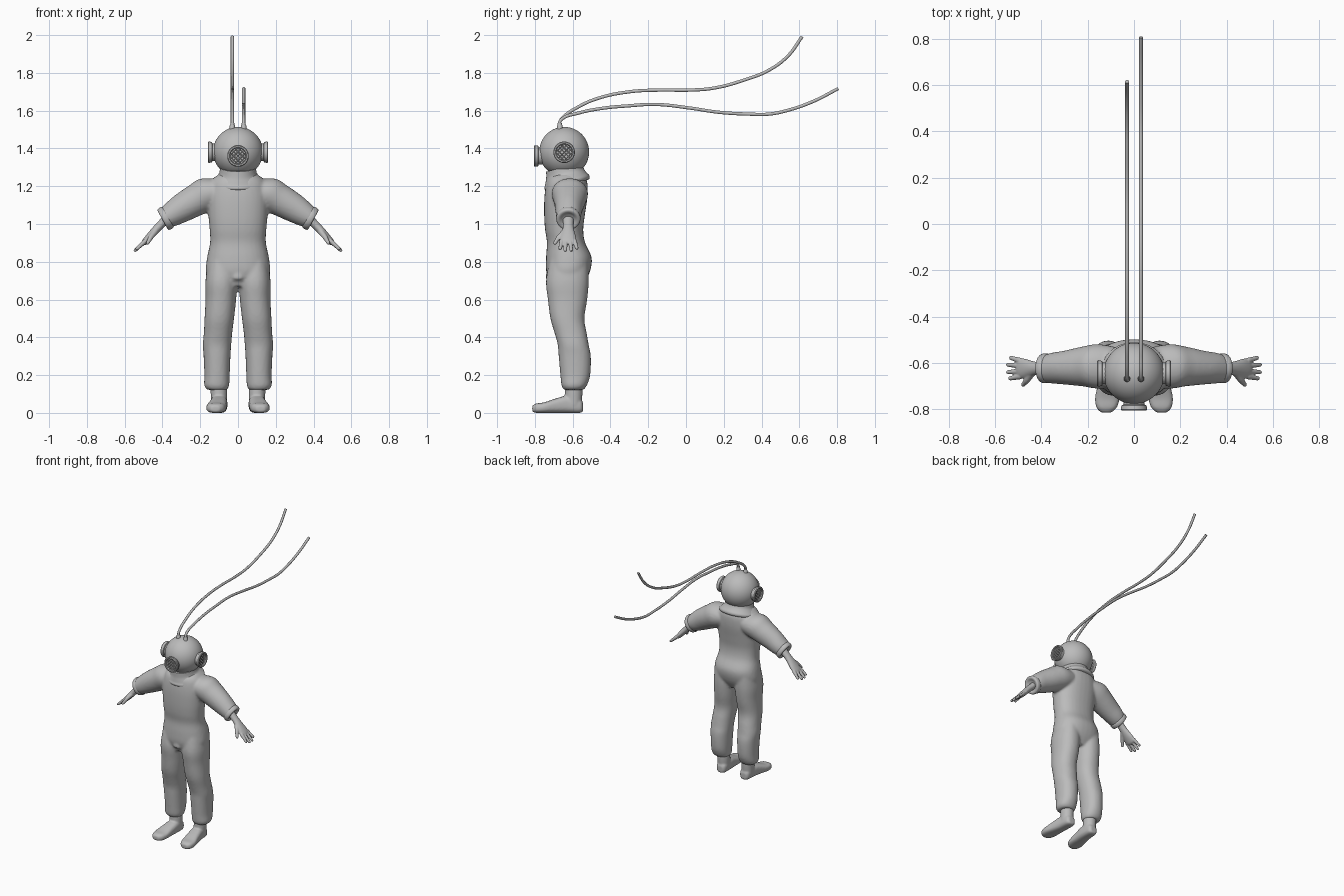
import bpy, bmesh, math
from mathutils import Vector

cube = bpy.data.objects.get("Cube")
if cube:
    bpy.data.objects.remove(cube, do_unlink=True)

GREY = (0.5, 0.5, 0.5, 1)
mat = bpy.data.materials.new("plain grey")
mat.use_nodes = True
mat.diffuse_color = GREY
mat.node_tree.nodes["Principled BSDF"].inputs["Base Color"].default_value = GREY

X, Y, Z = Vector((1, 0, 0)), Vector((0, 1, 0)), Vector((0, 0, 1))


def densify(rows, steps):
    """Catmull-Rom interpolation between section rows."""
    out = []
    for i in range(len(rows) - 1):
        a, b, c, d = (rows[max(i - 1, 0)], rows[i], rows[i + 1], rows[min(i + 2, len(rows) - 1)])
        for k in range(steps):
            t = k / steps
            out.append([0.5 * (2 * q + (r - p) * t + (2 * p - 5 * q + 4 * r - s) * t * t
                               + (3 * q - p - 3 * r + s) * t ** 3)
                        for p, q, r, s in zip(a, b, c, d)])
    return out + [list(rows[-1])]


def tube(bm, rows, u=X, v=Y, n=32, power=2.0, steps=4):
    """Loft of rounded sections; each row is x, y, z, radius along u, radius along v."""
    rings = []
    for x, y, z, ru, rv in densify(rows, steps):
        ring = []
        for k in range(n):
            c, s = math.cos(k * math.tau / n), math.sin(k * math.tau / n)
            cu = math.copysign(abs(c) ** (2 / power), c)
            sv = math.copysign(abs(s) ** (2 / power), s)
            ring.append(bm.verts.new(Vector((x, y, z)) + u * (ru * cu) + v * (rv * sv)))
        rings.append(ring)
    for a, b in zip(rings, rings[1:]):
        for k in range(n):
            bm.faces.new((a[k], a[(k + 1) % n], b[(k + 1) % n], b[k]))
    bm.faces.new(rings[0])
    bm.faces.new(rings[-1])


def stick(bm, a, b, ra, rb, n=12):
    """Tapered rod with rounded ends."""
    a, b = Vector(a), Vector(b)
    q = (b - a).to_track_quat('Z', 'Y')
    rows = [(*a.lerp(b, t), r, r) for t, r in
            ((0, ra * 0.6), (0.1, ra), (0.5, (ra + rb) / 2), (0.9, rb), (1, rb * 0.5))]
    tube(bm, rows, q @ X, q @ Y, n)


def finish(name, bm, voxel=0, smooth=4, mirror=False):
    bmesh.ops.recalc_face_normals(bm, faces=bm.faces)
    me = bpy.data.meshes.new(name)
    bm.to_mesh(me)
    bm.free()
    me.materials.append(mat)
    ob = bpy.data.objects.new(name, me)
    bpy.context.collection.objects.link(ob)
    if voxel:
        mod = ob.modifiers.new("blend", 'REMESH')
        mod.mode, mod.voxel_size, mod.use_smooth_shade = 'VOXEL', voxel, True
        mod = ob.modifiers.new("soften", 'SMOOTH')
        mod.factor, mod.iterations = 0.5, smooth
    else:
        bpy.ops.object.select_all(action='DESELECT')
        ob.select_set(True)
        bpy.context.view_layer.objects.active = ob
        bpy.ops.object.shade_smooth_by_angle(angle=math.radians(40))
    if mirror:
        ob.modifiers.new("mirror", 'MIRROR')
    return ob


# Suit: torso, sleeves and trouser legs blended into one surface
arm_v = Vector((0.48, 0, 0.877))
bm = bmesh.new()
tube(bm, [(0, -.63, 1.27, .09, .07), (0, -.63, 1.23, .14, .105), (0, -.635, 1.15, .16, .114),
          (0, -.643, 1.05, .157, .108), (0, -.645, .97, .15, .101), (0, -.635, .9, .148, .101),
          (0, -.62, .82, .164, .121), (0, -.625, .74, .169, .114), (0, -.63, .67, .13, .08)],
     power=2.3)
stick(bm, (0, -.70, .80), (0, -.705, .70), .03, .04)
for s in (1, -1):
    tube(bm, [(s * .085, -.62, .82, .07, .10), (s * .088, -.628, .7, .084, .113),
              (s * .091, -.627, .6, .081, .104), (s * .099, -.628, .5, .078, .09),
              (s * .106, -.61, .42, .075, .085), (s * .111, -.597, .36, .075, .082),
              (s * .111, -.589, .3, .071, .085), (s * .111, -.586, .2, .067, .079),
              (s * .113, -.592, .145, .066, .067), (s * .11, -.595, .122, .052, .052)], power=2.2)
    av = Vector((s * arm_v.x, 0, arm_v.z))
    tube(bm, [(s * .04, -.62, 1.18, .08, .06), (s * .15, -.615, 1.162, .096, .09),
              (s * .22, -.615, 1.128, .086, .085), (s * .30, -.62, 1.083, .073, .076),
              (s * .35, -.622, 1.052, .067, .066), (s * .385, -.625, 1.03, .06, .056)], Y, av)
finish("diving_suit", bm, 0.009)

# Sleeve cuffs
bm = bmesh.new()
d = Vector((0.877, 0, -0.48))
rows = [(*(Vector((.383, -.623, 1.03)) + d * t), r, r) for t, r in
        ((-.018, .05), (-.016, .06), (-.006, .064), (.006, .064), (.016, .06), (.018, .048), (.008, .03))]
tube(bm, rows, Y, arm_v, 40, steps=3)
finish("sleeve_cuffs", bm, mirror=True)

# Hands: wrist, palm, four fingers and a thumb
bm = bmesh.new()
hand_v = Vector((0.72, 0, 0.69))
tube(bm, [(.37, -.623, 1.035, .03, .024), (.415, -.623, .99, .027, .022), (.445, -.624, .958, .034, .021),
          (.475, -.624, .925, .043, .019), (.495, -.624, .903, .04, .016), (.503, -.624, .894, .03, .01)],
     Y, hand_v)
for y0, y1, length in ((-.657, -.668, .86), (-.636, -.64, 1), (-.613, -.607, 1), (-.592, -.576, .8)):
    stick(bm, (.485, y0, .915), (.485 + .065 * length, y1, .915 - .06 * length), .0125, .009)
stick(bm, (.435, -.635, .965), (.465, -.678, .925), .017, .013)
stick(bm, (.46, -.672, .932), (.482, -.698, .893), .013, .009)
finish("hands", bm, 0.004, 2, mirror=True)

# Boots: ankle shaft and flat-soled foot
bm = bmesh.new()
tube(bm, [(.105, -.594, .18, .043, .045), (.101, -.595, .11, .044, .047), (.1, -.597, .04, .042, .045)])
tube(bm, [(.098, -.545, .03, .02, .022), (.098, -.562, .037, .037, .037), (.1, -.63, .045, .044, .045),
          (.107, -.69, .038, .048, .038), (.115, -.75, .028, .053, .028),
          (.118, -.792, .025, .044, .025), (.12, -.814, .022, .022, .016)], X, Z, power=2.8)
finish("boots", bm, 0.006, 4, mirror=True)

# Helmet shell
CENTRE = Vector((0, -.645, 1.38))
bm = bmesh.new()
bmesh.ops.create_uvsphere(bm, u_segments=48, v_segments=32, radius=.132)
bmesh.ops.translate(bm, verts=bm.verts, vec=CENTRE + Z * .002)
finish("helmet", bm)

# Collar plate, flaring out and dipping at the front
bm = bmesh.new()
tube(bm, [(0, -.645, 1.30, .095, .095), (0, -.64, 1.268, .1, .1), (0, -.635, 1.247, .118, .108),
          (0, -.63, 1.232, .134, .116), (0, -.63, 1.220, .139, .12), (0, -.63, 1.209, .134, .116),
          (0, -.63, 1.205, .11, .1)], X, Vector((0, 1, .24)), 48)
finish("collar", bm)

# Three round windows with crossed guard bars
for name, centre, out in (("front_window", CENTRE - Z * .02, -Y), ("left_window", CENTRE, X),
                          ("right_window", CENTRE, -X)):
    bm = bmesh.new()
    rim = ((.10, .046), (.135, .046), (.138, .054), (.155, .057), (.16, .053),
           (.16, .046), (.157, .043), (.143, .042))
    tube(bm, [(0, 0, h, r, r) for h, r in rim], n=40, steps=1)
    for i in range(-2, 3):
        off = i * .016
        half = math.sqrt(.043 ** 2 - off ** 2)
        for turn in (1, -1):
            along = Vector((1, turn, 0)).normalized()
            mid = Vector((-turn, 1, 0)).normalized() * off + Z * .15
            stick(bm, mid - along * half, mid + along * half, .003, .003, 8)
    ob = finish(name, bm)
    ob.location = centre
    ob.rotation_mode = 'QUATERNION'
    ob.rotation_quaternion = out.to_track_quat('Z', 'Y')

# Air hose and safety line, trailing backwards from the crown
lines = {
    "air_hose": (-.03, ((-.67, 1.48), (-.67, 1.535), (-.655, 1.56), (-.57, 1.62), (-.46, 1.667),
                        (-.30, 1.70), (-.14, 1.709), (.02, 1.709), (.15, 1.72), (.31, 1.763),
                        (.44, 1.815), (.54, 1.89), (.615, 1.992))),
    "safety_line": (.03, ((-.67, 1.48), (-.67, 1.535), (-.655, 1.557), (-.57, 1.587), (-.46, 1.61),
                          (-.30, 1.626), (-.16, 1.633), (.02, 1.614), (.17, 1.592), (.33, 1.582),
                          (.44, 1.582), (.55, 1.605), (.68, 1.652), (.806, 1.717))),
}
for name, (x, path) in lines.items():
    cu = bpy.data.curves.new(name, 'CURVE')
    cu.dimensions = '3D'
    cu.bevel_depth, cu.bevel_resolution, cu.use_fill_caps = .009, 3, True
    sp = cu.splines.new('BEZIER')
    sp.bezier_points.add(len(path) - 1)
    for p, (y, z) in zip(sp.bezier_points, path):
        p.co = (x, y, z)
        p.handle_left_type = p.handle_right_type = 'AUTO'
    cu.materials.append(mat)
    bpy.context.collection.objects.link(bpy.data.objects.new(name, cu))

# Hose fittings on the crown
bm = bmesh.new()
tube(bm, [(.03, -.668, z, r, r) for z, r in ((1.48, .014), (1.522, .014), (1.526, .011), (1.535, .011))],
     n=20, steps=1)
finish("hose_fittings", bm, mirror=True)
